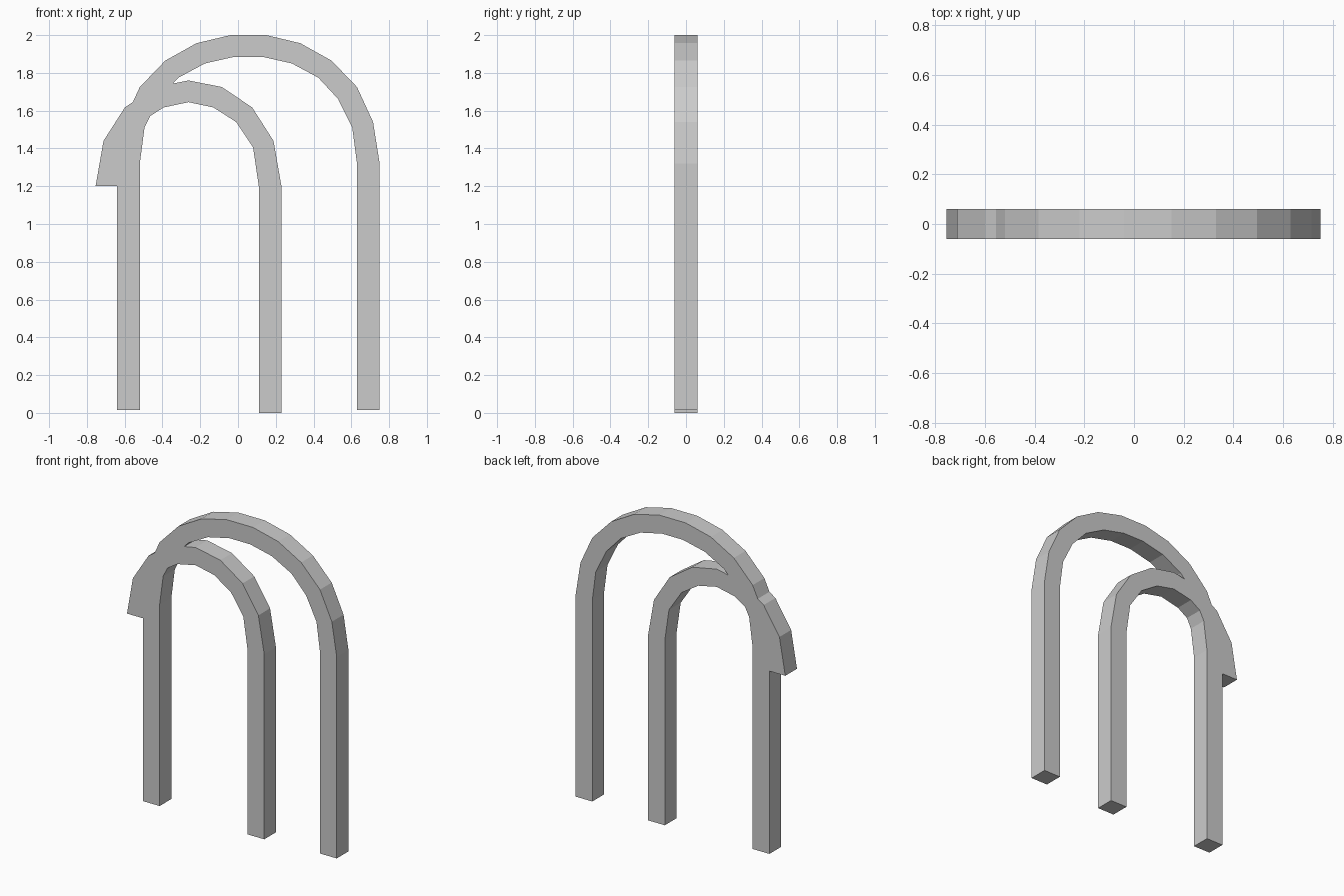
import bpy, bmesh

if "Cube" in bpy.data.objects:
    bpy.data.objects.remove(bpy.data.objects["Cube"])

HALF_DEPTH = 0.06


def arch(name, centre, outer, inner, full_left=True):
    """Square-section arch from right-half (x, z) outlines, mirrored about centre."""
    def mirrored(points):
        other = [(2 * centre - x, z) for x, z in reversed(points)
                 if abs(x - centre) > 1e-5]
        return points + (other if full_left else other[:-1])

    bm = bmesh.new()
    rings = []
    for (ox, oz), (ix, iz) in zip(mirrored(outer), mirrored(inner)):
        rings.append([bm.verts.new(p) for p in (
            (ox, -HALF_DEPTH, oz), (ox, HALF_DEPTH, oz),
            (ix, HALF_DEPTH, iz), (ix, -HALF_DEPTH, iz))])
    for a, b in zip(rings, rings[1:]):
        for i in range(4):
            j = (i + 1) % 4
            bm.faces.new((a[i], a[j], b[j], b[i]))
    bm.faces.new(rings[0])
    bm.faces.new(rings[-1])
    bmesh.ops.recalc_face_normals(bm, faces=bm.faces)
    mesh = bpy.data.meshes.new(name)
    bm.to_mesh(mesh)
    bm.free()
    obj = bpy.data.objects.new(name, mesh)
    bpy.context.collection.objects.link(obj)
    return obj


# Tall arch with two full legs
tall = arch("joined_arches", 0.055,
            [(0.75, 0.015), (0.75, 1.32), (0.715, 1.54), (0.63, 1.725),
             (0.495, 1.865), (0.33, 1.957), (0.15, 2.0)],
            [(0.63, 0.015), (0.63, 1.32), (0.605, 1.51), (0.53, 1.662),
             (0.425, 1.775), (0.285, 1.85), (0.13, 1.885)])

# Low arch with a right leg only; its left end stops short on the tall arch
low = arch("low_arch", -0.262,
           [(0.23, 0.0), (0.23, 1.2), (0.188, 1.44), (0.075, 1.617),
            (-0.085, 1.725), (-0.262, 1.76)],
           [(0.11, 0.0), (0.11, 1.2), (0.08, 1.405), (-0.01, 1.54),
            (-0.13, 1.617), (-0.262, 1.645)],
           full_left=False)

# Fuse both arches into one solid
union = tall.modifiers.new("union", 'BOOLEAN')
union.operation = 'UNION'
union.solver = 'EXACT'
union.object = low
bpy.context.view_layer.objects.active = tall
tall.select_set(True)
bpy.ops.object.modifier_apply(modifier=union.name)
bpy.data.objects.remove(low, do_unlink=True)
